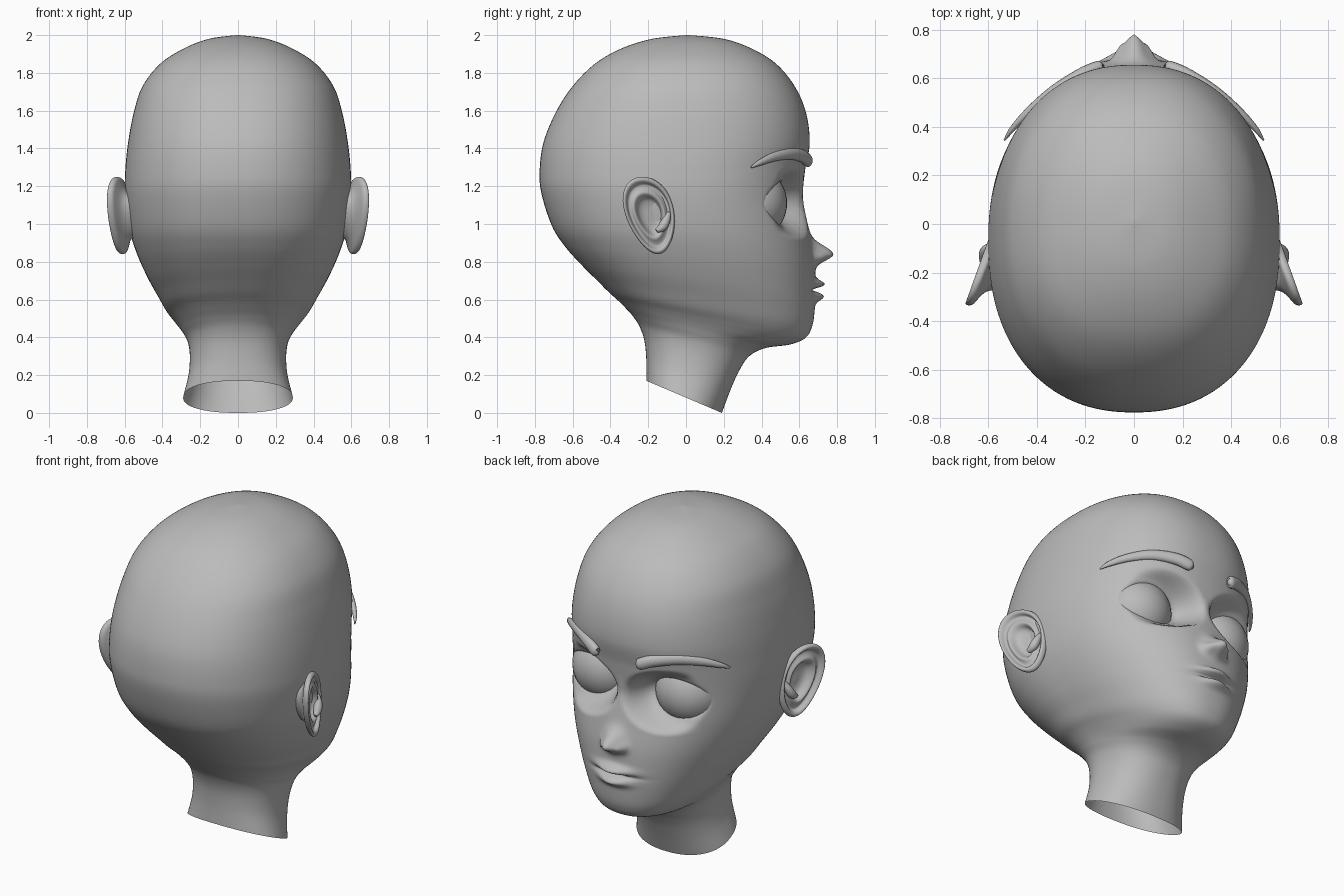
import bpy, bmesh, math
from mathutils import Vector

if "Cube" in bpy.data.objects:
    bpy.data.objects.remove(bpy.data.objects["Cube"])

mat = bpy.data.materials.new("plain_grey")
mat.diffuse_color = (0.5, 0.5, 0.5, 1)
mat.use_nodes = True
mat.node_tree.nodes["Principled BSDF"].inputs["Base Color"].default_value = mat.diffuse_color


def finish(name, bm):
    bmesh.ops.recalc_face_normals(bm, faces=bm.faces[:])
    me = bpy.data.meshes.new(name)
    bm.to_mesh(me)
    bm.free()
    for p in me.polygons:
        p.use_smooth = True
    me.materials.append(mat)
    ob = bpy.data.objects.new(name, me)
    bpy.context.collection.objects.link(ob)
    return ob


def catmull(keys, steps):
    out, n = [], len(keys)
    for i in range(n - 1):
        a, b, c, d = (keys[max(0, min(n - 1, j))] for j in (i - 1, i, i + 1, i + 2))
        for s in range(steps):
            t = s / steps
            out.append([0.5 * (2 * q + (r - p) * t + (2 * p - 5 * q + 4 * r - w) * t * t
                               + (3 * q - p - 3 * r + w) * t ** 3) for p, q, r, w in zip(a, b, c, d)])
    out.append(list(keys[-1]))
    return out


def skin_loops(bm, loops):
    rows = [[bm.verts.new(p) for p in loop] for loop in loops]
    n = len(rows[0])
    for a, b in zip(rows, rows[1:]):
        for i in range(n):
            bm.faces.new((a[i], a[(i + 1) % n], b[(i + 1) % n], b[i]))
    return rows


def gauss(v, s):
    return math.exp(-(v / s) ** 2)


# Eye geometry shared by the sockets and the eyeballs
EYE, R = Vector((0.275, 0.335, 1.11)), 0.20
MX, MW, MH = 0.29, 0.175, 0.12


def ball_y(x, z):
    return EYE.y + math.sqrt(max(0, R * R - (x - EYE.x) ** 2 - (z - EYE.z) ** 2))


# Face relief: sockets, nose and lips
def relief(p):
    x, y, z = abs(p[0]), p[1], p[2]
    if y < 0.2:
        return p
    dx, dz = x - MX, z - EYE.z
    d = math.hypot(dx / MW, dz / MH)
    if d < 1:
        y = min(y, ball_y(x, z) + 0.01 - 0.05 * min(1, (1 - d) * 5))
    elif d < 1.6:
        t = (d - 1) / 0.6
        t = t * t * (3 - 2 * t)
        rim = ball_y(MX + dx / d, EYE.z + dz / d) + 0.01
        y = min(y, rim + (y - rim) * t)
    if y > 0.4:
        y += 0.105 * gauss(x, 0.05) * gauss(z - 0.84, 0.062 if z > 0.84 else 0.045)
        y += 0.035 * gauss(x - 0.06, 0.025) * gauss(z - 0.825, 0.028)
        y += 0.05 * gauss(x, 0.10) * gauss(z - 0.682, 0.024)
        y += 0.045 * gauss(x, 0.085) * gauss(z - 0.615, 0.026)
        y -= 0.035 * gauss(x, 0.11) * gauss(z - 0.652, 0.011)
    return (p[0], y, z)


# Head and neck: rings given by back y,z, front y,z, half width, y of widest point
KEYS = [
    (-.21, .17, .19, 0, .29, 0), (-.21, .28, .235, .12, .262, .02),
    (-.22, .38, .28, .22, .255, .03), (-.245, .455, .335, .30, .265, .04),
    (-.28, .51, .42, .343, .29, .03), (-.32, .555, .55, .362, .315, .02),
    (-.36, .595, .63, .395, .345, .02), (-.41, .64, .665, .45, .385, .01),
    (-.47, .70, .68, .53, .425, 0), (-.55, .78, .685, .65, .48, -.02),
    (-.64, .88, .68, .80, .535, -.04), (-.71, .99, .655, .95, .575, -.06),
    (-.765, 1.16, .62, 1.13, .598, -.07), (-.775, 1.28, .63, 1.28, .597, -.07),
    (-.755, 1.43, .655, 1.43, .582, -.06), (-.69, 1.59, .635, 1.59, .552, -.05),
    (-.60, 1.73, .575, 1.73, .505, -.04), (-.48, 1.85, .475, 1.85, .41, -.03),
    (-.34, 1.93, .345, 1.93, .285, -.02), (-.18, 1.98, .20, 1.98, .155, 0),
    (0, 2, .02, 2, .01, .01)]
loops, SEG = [], 160
for yb, zb, yf, zf, w, yc in catmull(KEYS, 15):
    loop = []
    for i in range(SEG):
        f = 2 * math.pi * i / SEG
        a = f - 0.35 * math.sin(f)
        s, c = math.sin(a), math.cos(a)
        e = 2 / 2.25
        x = w * math.copysign(abs(s) ** e, s)
        y = yc + (yf - yc if c > 0 else yc - yb) * math.copysign(abs(c) ** e, c)
        z = zb + (zf - zb) * (y - yb) / (yf - yb)
        loop.append(relief((x, y, z)))
    loops.append(loop)
bm = bmesh.new()
rows = skin_loops(bm, loops)
bm.faces.new(rows[-1])
finish("head", bm)


# Tapered tube along a smooth path of (x, y, z, radius)
def tube(name, keys, side, flat=1.0):
    pts = catmull(keys, 8)
    rings = []
    for i, p in enumerate(pts):
        a, b = pts[max(0, i - 1)], pts[min(len(pts) - 1, i + 1)]
        t = (Vector(b[:3]) - Vector(a[:3])).normalized()
        u = t.cross(Vector((0, 0, 1))).normalized()
        v = t.cross(u)
        ring = []
        for k in range(16):
            g = math.tau * k / 16
            q = Vector(p[:3]) + p[3] * (u * math.cos(g) * flat + v * math.sin(g))
            ring.append((q.x * side, q.y, q.z))
        rings.append(ring)
    bm = bmesh.new()
    rows = skin_loops(bm, rings)
    bm.faces.new(rows[0])
    bm.faces.new(rows[-1])
    finish(name, bm)


# Ear: egg outline swept inwards through (scale, outward offset) rings
EAR = [(.04, -.04), (.25, -.04), (.42, -.03), (.52, -.004), (.60, .004), (.70, -.008),
       (.80, -.012), (.86, .006), (.92, .013), (.97, .009), (1, -.004), (.97, -.02),
       (.85, -.03), (.68, -.045), (.58, -.07), (.55, -.13)]


def ear(name, side):
    rings = []
    for s, off in catmull(EAR, 3):
        ring = []
        for k in range(48):
            g = math.tau * k / 48
            dz = 0.205 * math.sin(g) * s
            y = -0.19 + 0.13 * s * math.cos(g) * (1 + 0.2 * math.sin(g)) - 0.2 * dz
            x = 0.585 + 0.36 * (-0.06 - y) + off
            ring.append((x * side, y, 1.045 + dz))
        rings.append(ring)
    bm = bmesh.new()
    rows = skin_loops(bm, rings)
    bm.faces.new(rows[0])
    finish(name, bm)


for side, tag in ((1, "right"), (-1, "left")):
    # Eyeball
    bm = bmesh.new()
    bmesh.ops.create_uvsphere(bm, u_segments=40, v_segments=24, radius=R)
    bmesh.ops.translate(bm, verts=bm.verts[:], vec=(EYE.x * side, EYE.y, EYE.z))
    finish("eyeball_" + tag, bm)
    # Eyebrow
    tube("eyebrow_" + tag, [
        (.135, .65, 1.33, .012), (.145, .647, 1.333, .033), (.22, .615, 1.36, .034),
        (.33, .548, 1.372, .03), (.43, .465, 1.355, .024), (.50, .392, 1.325, .016),
        (.533, .345, 1.30, .005)], side, 0.75)
    ear("ear_" + tag, side)
    # Small flap in front of the ear canal
    tube("ear_flap_" + tag, [
        (.59, -.09, 1.06, .01), (.605, -.105, 1.02, .022), (.615, -.125, .985, .024),
        (.625, -.155, .965, .012)], side)
